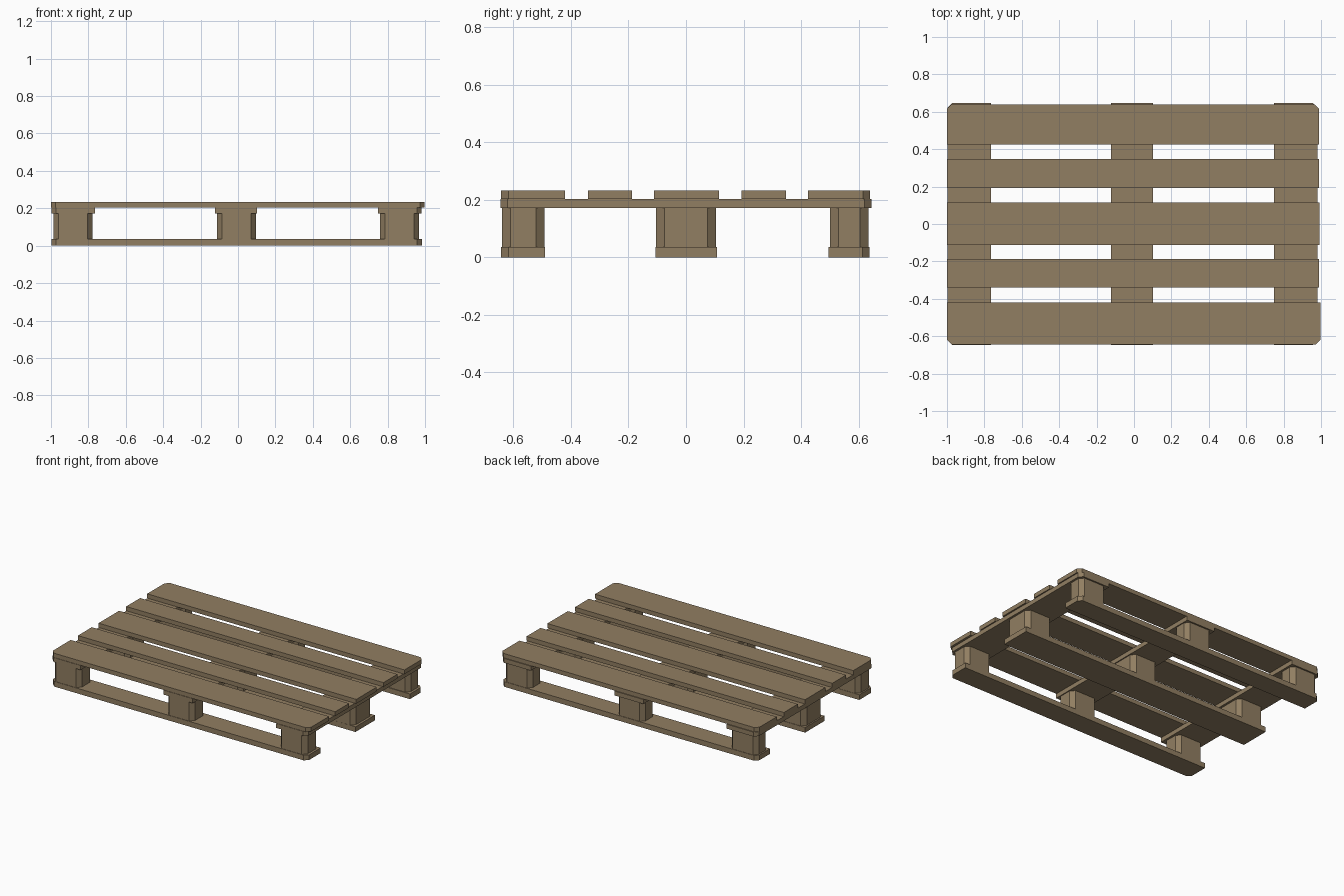
import bpy, bmesh

if "Cube" in bpy.data.objects:
    bpy.data.objects.remove(bpy.data.objects["Cube"])

wood = bpy.data.materials.new("pallet wood brown")
wood.diffuse_color = (0.285, 0.21, 0.122, 1)
wood.use_nodes = True
wood.node_tree.nodes["Principled BSDF"].inputs["Base Color"].default_value = wood.diffuse_color


def plank(name, x0, x1, y0, y1, z0, z1, cuts=(), cx=0.025, cy=0.025):
    """Box whose named vertical corners (sign pairs) are chamfered."""
    outline = []
    for sx, sy in ((-1, -1), (1, -1), (1, 1), (-1, 1)):
        x, y = (x0 if sx < 0 else x1), (y0 if sy < 0 else y1)
        if (sx, sy) in cuts:
            a, b = (x, y - sy * cy), (x - sx * cx, y)
            outline += [a, b] if sx == sy else [b, a]
        else:
            outline.append((x, y))
    bm = bmesh.new()
    low = [bm.verts.new((x, y, z0)) for x, y in outline]
    top = [bm.verts.new((x, y, z1)) for x, y in outline]
    n = len(low)
    bm.faces.new(low[::-1])
    bm.faces.new(top)
    for i in range(n):
        j = (i + 1) % n
        bm.faces.new((low[i], low[j], top[j], top[i]))
    mesh = bpy.data.meshes.new(name)
    bm.to_mesh(mesh)
    bm.free()
    mesh.materials.append(wood)
    obj = bpy.data.objects.new(name, mesh)
    bpy.context.collection.objects.link(obj)


FRONT = ((-1, -1), (1, -1))
BACK = ((-1, 1), (1, 1))
LEFT = ((-1, -1), (-1, 1))
RIGHT = ((1, -1), (1, 1))

# Deck boards: alternating wide and narrow, outer corners clipped
deck = [(-0.643, -0.42, 0.998, FRONT), (-0.34, -0.187, 0.99, ()),
        (-0.112, 0.114, 0.993, ()), (0.193, 0.347, 0.99, ()),
        (0.425, 0.64, 0.99, BACK)]
for i, (y0, y1, x1, cuts) in enumerate(deck):
    plank(f"deck_board_{i + 1}", -1.0, x1, y0, y1, 0.203, 0.233, cuts)

# Cross boards under the deck
for name, x0, x1, cuts in (("left", -0.998, -0.764, LEFT),
                           ("middle", -0.122, 0.102, ()),
                           ("right", 0.748, 0.982, RIGHT)):
    plank(f"cross_board_{name}", x0, x1, -0.646, 0.646, 0.172, 0.203, cuts)

# Bottom skids, outer corners clipped
for name, y0, y1, cuts in (("front", -0.643, -0.49, FRONT),
                           ("middle", -0.106, 0.108, ()),
                           ("back", 0.495, 0.638, BACK)):
    plank(f"skid_{name}", -0.997, 0.983, y0, y1, 0, 0.036, cuts)

# Nine spacer blocks with clipped corners
for row, y0, y1 in (("front", -0.64, -0.492), ("middle", -0.105, 0.105),
                    ("back", 0.5, 0.635)):
    for col, x0, x1 in (("left", -0.987, -0.779), ("middle", -0.112, 0.095),
                        ("right", 0.76, 0.967)):
        plank(f"block_{row}_{col}", x0, x1, y0, y1, 0.036, 0.172,
              FRONT + BACK, 0.026, 0.03)
